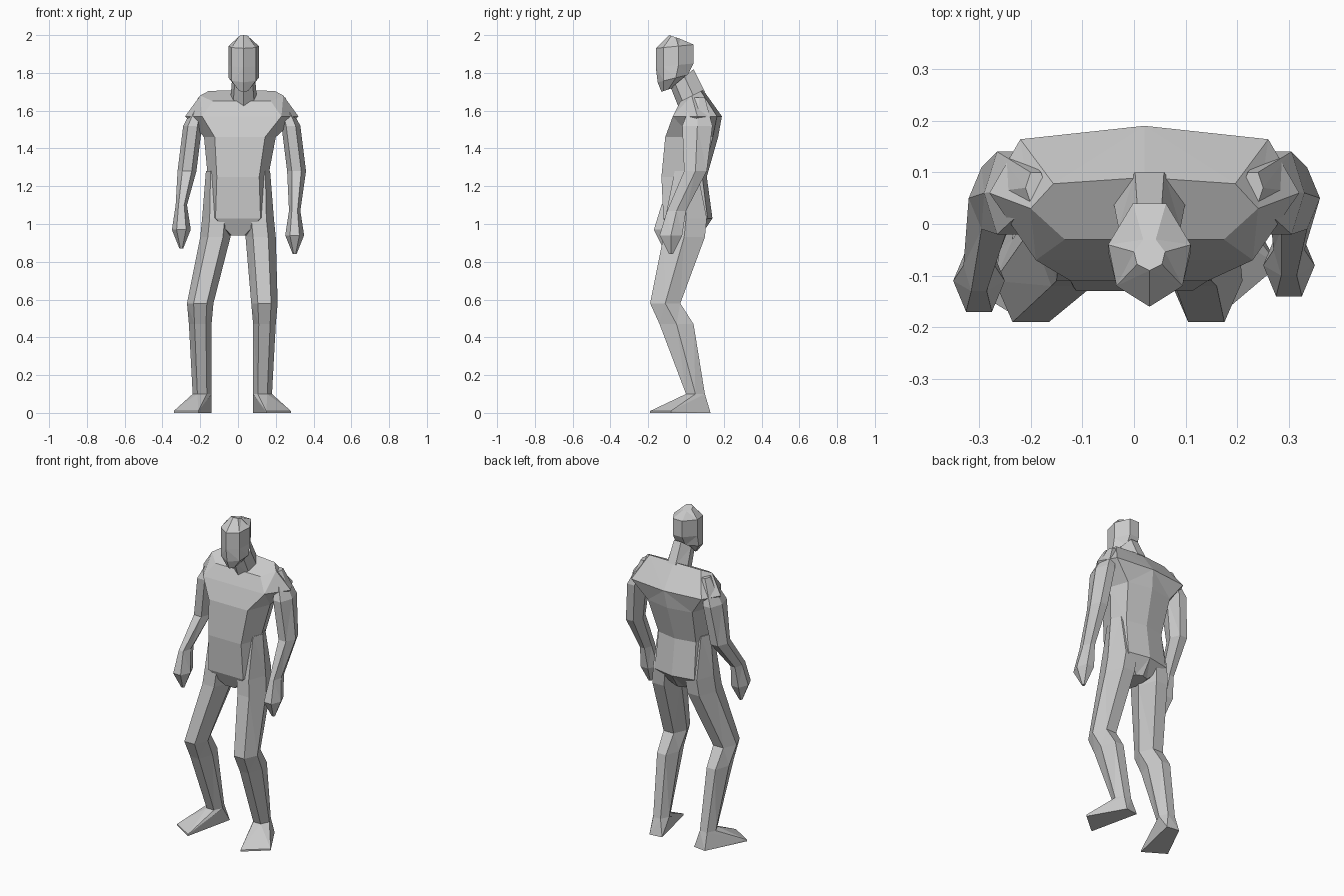
import bpy
import bmesh
from mathutils import Vector

default_cube = bpy.data.objects.get("Cube")
if default_cube:
    bpy.data.objects.remove(default_cube, do_unlink=True)

# Single plain grey for the whole figure
colour = (.6, .6, .6, 1)
grey = bpy.data.materials.new("plain_grey")
grey.use_nodes = True
grey.diffuse_color = colour
grey.node_tree.nodes["Principled BSDF"].inputs["Base Color"].default_value = colour


def finish(name, bm):
    """Turn a bmesh into a flat shaded, grey object."""
    bmesh.ops.recalc_face_normals(bm, faces=bm.faces)
    mesh = bpy.data.meshes.new(name)
    bm.to_mesh(mesh)
    bm.free()
    mesh.materials.append(grey)
    part = bpy.data.objects.new(name, mesh)
    bpy.context.scene.collection.objects.link(part)


def loft(name, profile, sections):
    """Skin a profile through sections: centre, half width, half depth, rise towards the back."""
    bm = bmesh.new()
    rings = []
    for centre, width, depth, *rise in sections:
        lift = sum(rise)
        ring = [bm.verts.new(Vector(centre) + Vector((across * width, along * depth, along * lift)))
                for across, along in profile]
        rings.append(ring)
    for lower, upper in zip(rings, rings[1:]):
        for index in range(len(profile)):
            before = index - 1
            bm.faces.new((lower[before], lower[index], upper[index], upper[before]))
    walls = list(bm.faces)
    bm.faces.new(rings[0])
    bm.faces.new(rings[-1])
    bmesh.ops.triangulate(bm, faces=walls)
    finish(name, bm)


def limb(name, side, sections, joint, sway, shift):
    """Loft a limb on one side, moving everything below the joint by the shift."""
    posed = []
    for (x, y, z), width, depth in sections:
        centre = Vector((side * x + sway, y, z))
        if z < joint:
            centre += Vector(shift)
        posed.append((centre, width, depth))
    loft(name, limb_profile, posed)


def hull(name, points):
    """Wrap a convex skin around a few points."""
    bm = bmesh.new()
    for point in points:
        bm.verts.new(point)
    bmesh.ops.convex_hull(bm, input=bm.verts)
    finish(name, bm)


def mirrored(half):
    """Complete a half profile across its centre line."""
    return half + [(-across, along) for across, along in reversed(half) if across]


# Cross-sections, front at -y
torso_profile = mirrored([(.7, -1), (1, 0), (.8, .8), (0, 1)])
head_profile = mirrored([(0, -1), (.8, -.6), (1, .2), (.4, 1)])
limb_profile = mirrored([(.5, -1), (1, 0), (.5, 1)])

# Torso: crotch, hem, waist, chest, shoulder blades, shoulder line
loft("torso", torso_profile, [
    ((0, 0, .94), .05, .08),
    ((0, .01, 1.03), .17, .13),
    ((0, -.01, 1.25), .16, .12),
    ((.01, .03, 1.46), .19, .14),
    ((.02, .06, 1.57), .3, .13),
    ((.02, .03, 1.68), .22, .06, .03),
])

# Neck leaning forward
neck_x = .03
loft("neck", head_profile, [
    ((neck_x, .03, 1.66), .07, .07, .04),
    ((neck_x, -.02, 1.77), .06, .06, .05),
])

# Head: chin, jaw, cheeks, brow, crown
loft("head", head_profile, [
    ((neck_x, -.1, 1.71), .03, .03, .01),
    ((neck_x, -.07, 1.77), .08, .08, .02),
    ((neck_x, -.06, 1.84), .08, .1, .01),
    ((neck_x, -.06, 1.94), .08, .1, .01),
    ((neck_x, -.06, 1.99), .03, .03, -.01),
])

# Arm: shoulder cap, upper arm, elbow, wrist, knuckles, fingertips
arm = [
    ((.21, .07, 1.67), .02, .03),
    ((.26, .06, 1.52), .05, .08),
    ((.29, .05, 1.28), .05, .06),
    ((.3, -.05, 1.07), .03, .05),
    ((.3, -.08, .94), .05, .06),
    ((.3, -.08, .84), .01, .01),
]

# Leg: flank, hip, thigh, knee, calf, ankle
leg = [
    ((.12, 0, 1.28), .05, .06),
    ((.11, 0, 1.03), .08, .11),
    ((.12, -.01, .93), .08, .11),
    ((.17, -.11, .58), .07, .08),
    ((.17, -.05, .47), .06, .09),
    ((.16, .05, .1), .05, .05),
]

for label, side, reach in (("left", 1, 0), ("right", -1, .03)):
    # The right hand is held a little higher and further forward
    limb(label + "_arm", side, arm, 1.2, .02, (-.02, -reach, reach))
    limb(label + "_leg", side, leg, .8, 0, (-.03, 0, 0))

    # Wedge foot: thin toes turned outwards, narrow heel, ankle on top
    ankle = Vector((side * .16 - .03, .05, .1))
    toes = [(.02, -.19), (.15, -.08 - reach)]
    heel = [(.03, .13), (-.05, .12)]
    points = [(ankle.x + side * out, y, 0) for out, y in toes + heel]
    points += [(x, y, .01) for x, y, z in points[:2]]
    points += [ankle + Vector((across, along, 0)) * .05 for across, along in limb_profile]
    hull(label + "_foot", points)
